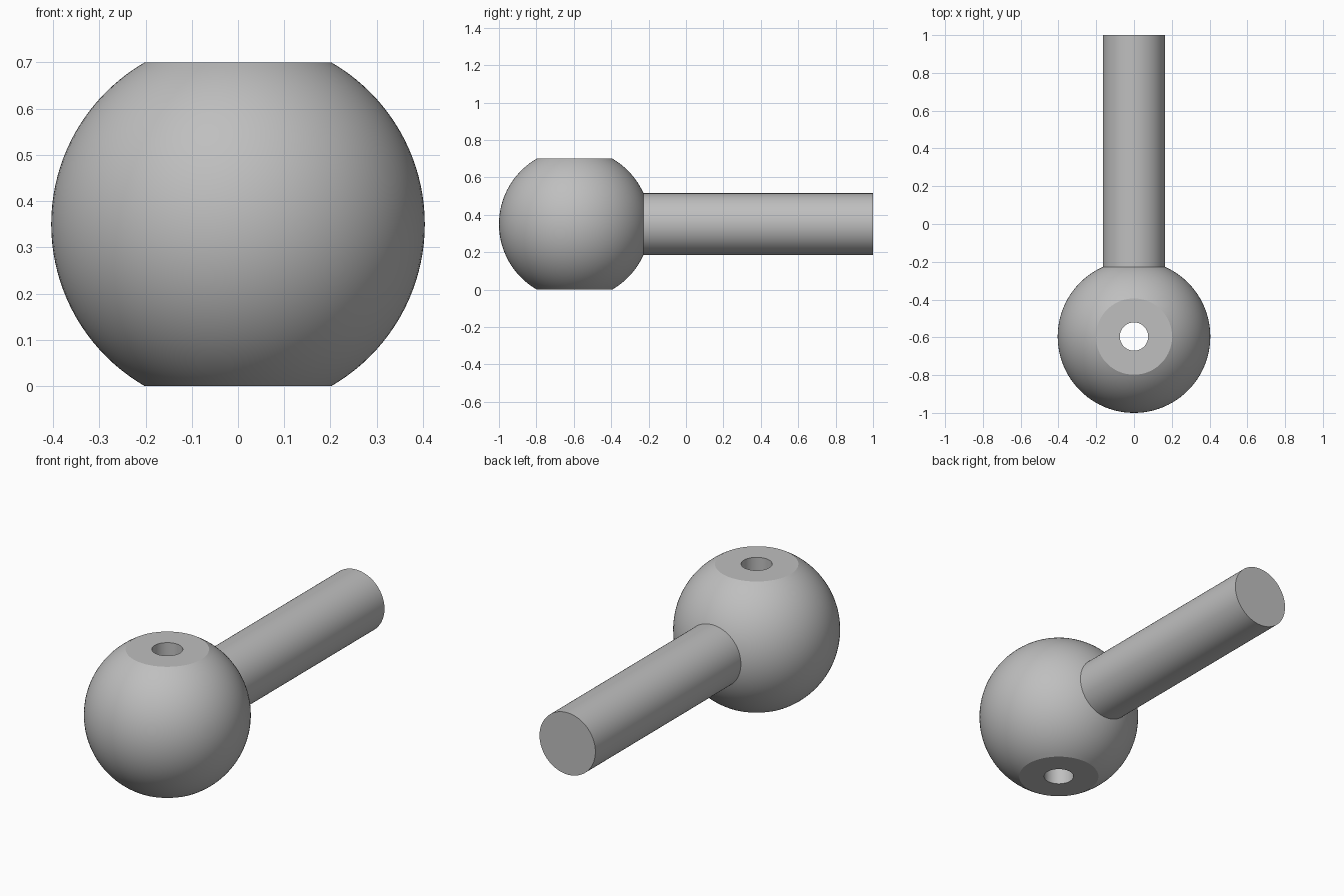
import bpy, bmesh, math
from mathutils import Matrix

if "Cube" in bpy.data.objects:
    bpy.data.objects.remove(bpy.data.objects["Cube"])

BALL_R, HALF_H, HOLE_R, SHAFT_R = 0.404, 0.35, 0.075, 0.165
BALL_Y = BALL_R - 1

steel = bpy.data.materials.new("steel grey")
steel.use_nodes = True
grey = (0.52, 0.52, 0.52, 1)
steel.diffuse_color = grey
steel.node_tree.nodes["Principled BSDF"].inputs["Base Color"].default_value = grey


def lathe(name, profile, closed, segments, matrix):
    """Revolve (radius, height) points around z, then place the part."""
    bm = bmesh.new()
    verts = [bm.verts.new((r, 0, h)) for r, h in profile]
    edges = [bm.edges.new(pair) for pair in zip(verts, verts[1:])]
    if closed:
        edges.append(bm.edges.new((verts[-1], verts[0])))
    bmesh.ops.spin(bm, geom=verts + edges, cent=(0, 0, 0), axis=(0, 0, 1),
                   angle=math.tau, steps=segments)
    bmesh.ops.remove_doubles(bm, verts=bm.verts, dist=1e-5)
    bmesh.ops.recalc_face_normals(bm, faces=bm.faces)
    mesh = bpy.data.meshes.new(name)
    bm.to_mesh(mesh)
    bm.free()
    mesh.materials.append(steel)
    obj = bpy.data.objects.new(name, mesh)
    bpy.context.collection.objects.link(obj)
    obj.matrix_world = matrix
    bpy.ops.object.select_all(action='DESELECT')
    obj.select_set(True)
    bpy.context.view_layer.objects.active = obj
    bpy.ops.object.shade_smooth_by_angle(angle=math.radians(25))


# Ball with flats at both ends and a bore through them
limit = math.asin(HALF_H / BALL_R)
steps = 40
arc = [limit * (2 * i / steps - 1) for i in range(steps + 1)]
ball = [(BALL_R * math.cos(a), BALL_R * math.sin(a)) for a in arc]
lathe("drilled_ball", ball + [(HOLE_R, HALF_H), (HOLE_R, -HALF_H)], True, 96,
      Matrix.Translation((0, BALL_Y, HALF_H)))

# Round shaft pointing back, its root buried in the ball
root = -0.25
lathe("shaft", [(0, root), (SHAFT_R, root), (SHAFT_R, 1), (0, 1)], False, 96,
      Matrix.Translation((0, 0, HALF_H)) @ Matrix.Rotation(-math.pi / 2, 4, 'X'))
